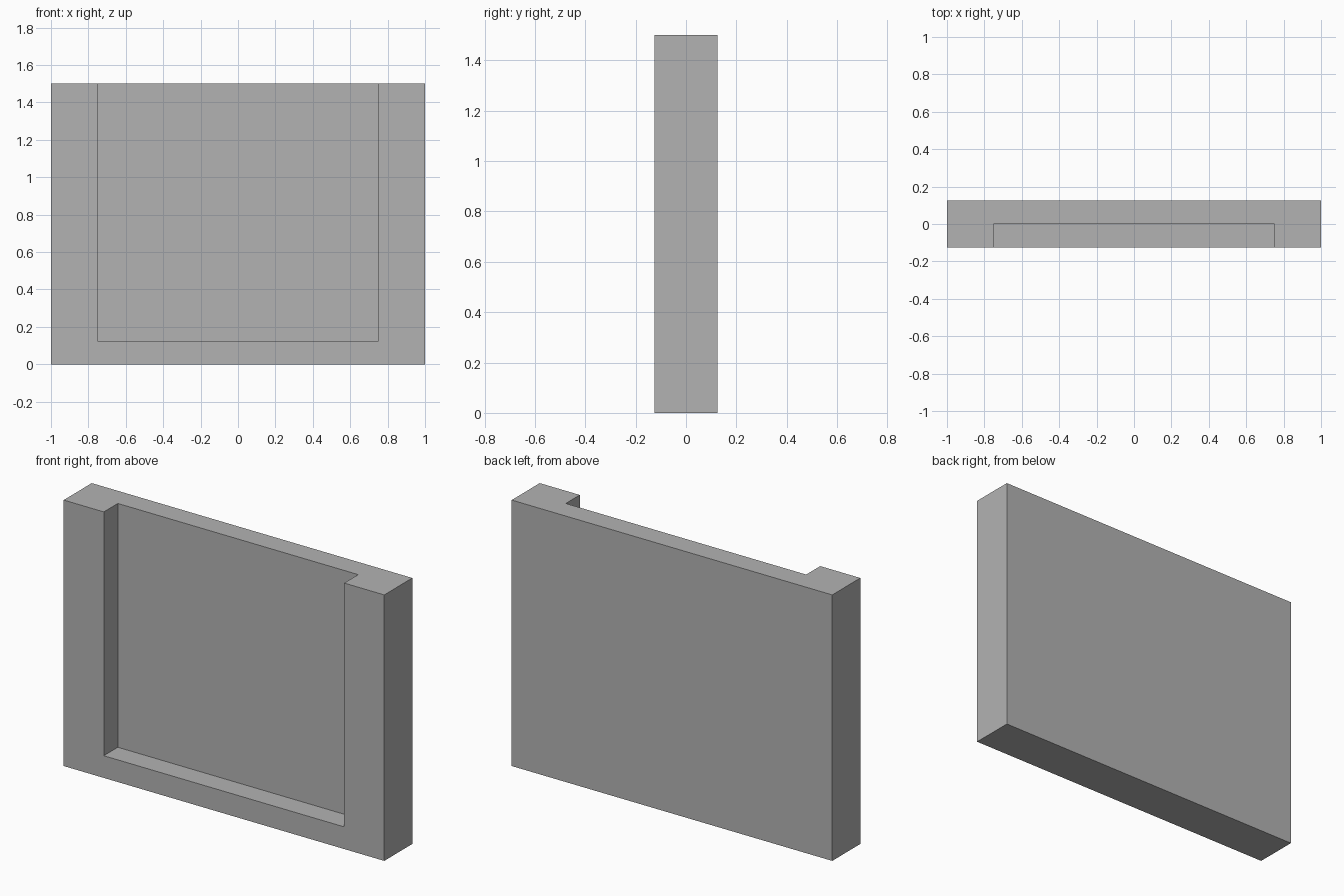
import bpy

cube = bpy.data.objects.get("Cube")
if cube:
    bpy.data.objects.remove(cube, do_unlink=True)

WIDTH, DEPTH, HEIGHT = 2.0, 0.25, 1.5
POST, SILL = 0.25, 0.125      # borders of the recess
OVERSHOOT = 0.2               # cutter runs past the open top and front


def material(name, rgb):
    mat = bpy.data.materials.new(name)
    mat.use_nodes = True
    color = (*rgb, 1)
    mat.diffuse_color = color
    mat.node_tree.nodes["Principled BSDF"].inputs["Base Color"].default_value = color
    return mat


def box(name, low, high):
    center = [(a + b) / 2 for a, b in zip(low, high)]
    bpy.ops.mesh.primitive_cube_add(size=1, location=center)
    obj = bpy.context.object
    obj.name = name
    obj.scale = [b - a for a, b in zip(low, high)]
    bpy.ops.object.transform_apply(location=True, rotation=False, scale=True)
    return obj


# Solid wall panel
panel = box("wall_panel", (-WIDTH / 2, -DEPTH / 2, 0), (WIDTH / 2, DEPTH / 2, HEIGHT))
panel.data.materials.append(material("plain grey", (0.45, 0.45, 0.45)))

# Recess open at the front and the top, half the panel deep
inner = WIDTH / 2 - POST
cutter = box("recess_cutter", (-inner, -DEPTH / 2 - OVERSHOOT, SILL),
             (inner, 0, HEIGHT + OVERSHOOT))
cutter.data.materials.append(panel.data.materials[0])
cutter.hide_render = True

cut = panel.modifiers.new("recess", 'BOOLEAN')
cut.operation = 'DIFFERENCE'
cut.solver = 'EXACT'
cut.object = cutter
bpy.ops.object.select_all(action='DESELECT')
panel.select_set(True)
bpy.context.view_layer.objects.active = panel
bpy.ops.object.modifier_apply(modifier=cut.name)
bpy.data.objects.remove(cutter, do_unlink=True)
bpy.ops.object.shade_flat()
